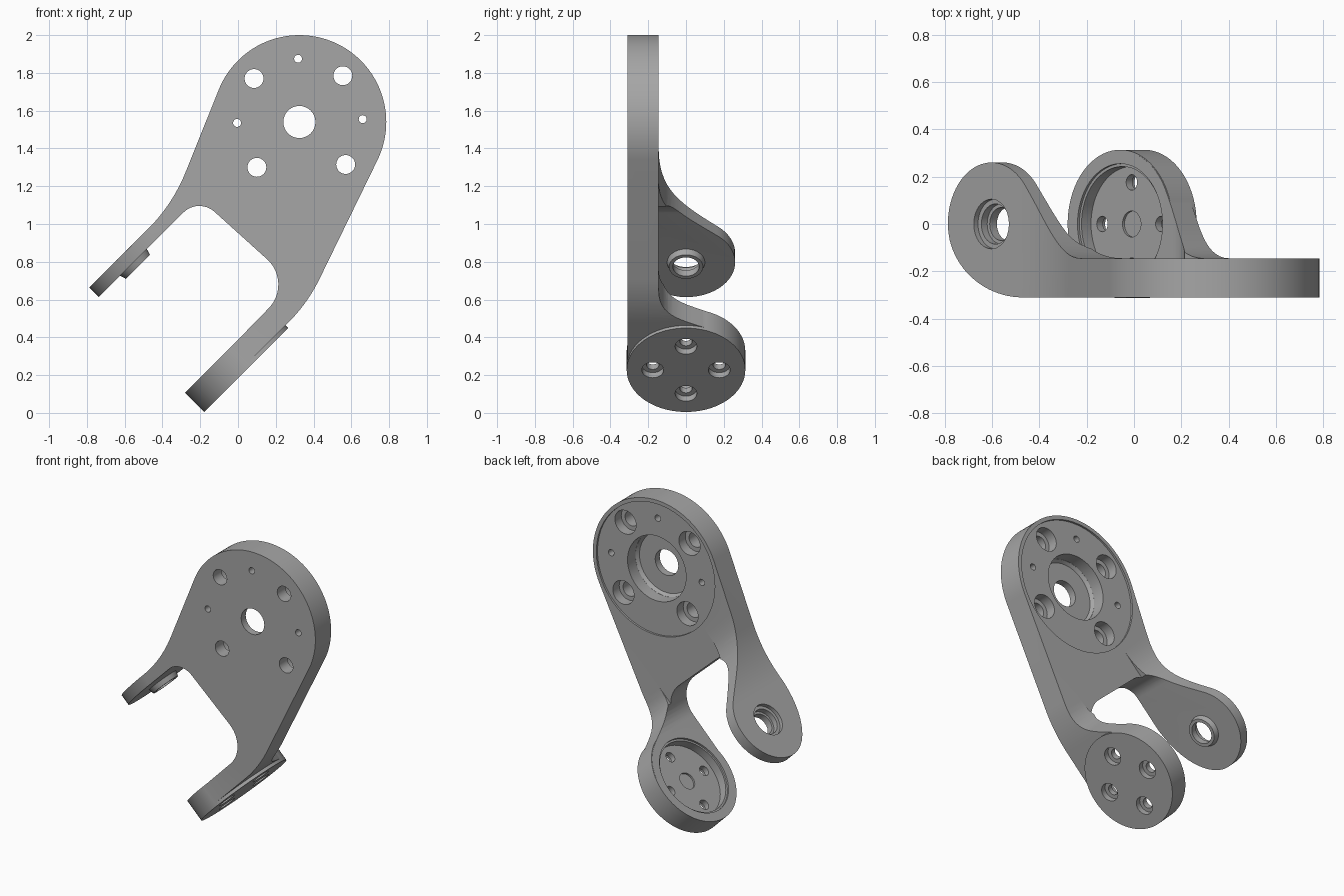
import bpy, bmesh, math

if "Cube" in bpy.data.objects:
    bpy.data.objects.remove(bpy.data.objects["Cube"])

Q = math.sqrt(0.5)
grey = bpy.data.materials.new("machined_grey")
grey.diffuse_color = (0.38, 0.38, 0.38, 1)
grey.use_nodes = True
grey.node_tree.nodes["Principled BSDF"].inputs["Base Color"].default_value = grey.diffuse_color


def plate_map(p, d):            # profile in x-z, depth along y
    return (p[0], d, p[1])


def arm_map(p, d):              # profile along the 45 degree arm and y, depth across the arm
    return ((p[0] + d) * Q, p[1], (p[0] - d) * Q)


def prism(name, pts, a, b, fn, pts2=None):
    """Closed profile stretched from depth a to depth b."""
    bm = bmesh.new()
    lo = [bm.verts.new(fn(p, a)) for p in pts]
    hi = [bm.verts.new(fn(p, b)) for p in (pts2 or pts)]
    bm.faces.new(lo)
    bm.faces.new(hi)
    n = len(pts)
    for i in range(n):
        j = (i + 1) % n
        bm.faces.new((lo[i], lo[j], hi[j], hi[i]))
    bmesh.ops.recalc_face_normals(bm, faces=bm.faces)
    me = bpy.data.meshes.new(name)
    bm.to_mesh(me)
    bm.free()
    me.materials.append(grey)
    ob = bpy.data.objects.new(name, me)
    bpy.context.collection.objects.link(ob)
    return ob


def arc(cx, cy, r, a0, a1, n):
    return [(cx + r * math.cos(math.radians(a0 + (a1 - a0) * i / n)),
             cy + r * math.sin(math.radians(a0 + (a1 - a0) * i / n))) for i in range(n + 1)]


def circle(cx, cy, r, n=40):
    return arc(cx, cy, r, 0, 360, n)[:-1]


def bezier(p0, p1, p2, p3, n=14):
    out = []
    for i in range(n + 1):
        t = i / n
        w = ((1 - t) ** 3, 3 * t * (1 - t) ** 2, 3 * t * t * (1 - t), t ** 3)
        out.append(tuple(sum(k * p[c] for k, p in zip(w, (p0, p1, p2, p3))) for c in (0, 1)))
    return out


def fillet(prev, c, nxt, r, n=12):
    """Round the corner c between its two neighbours."""
    def unit(p):
        l = math.dist(p, c)
        return ((p[0] - c[0]) / l, (p[1] - c[1]) / l)
    u, v = unit(prev), unit(nxt)
    half = math.acos(u[0] * v[0] + u[1] * v[1]) / 2
    k, h = r / math.tan(half), r / math.sin(half)
    m = (u[0] + v[0], u[1] + v[1])
    ml = math.hypot(*m)
    o = (c[0] + m[0] / ml * h, c[1] + m[1] / ml * h)
    s = (c[0] + u[0] * k, c[1] + u[1] * k)
    e = (c[0] + v[0] * k, c[1] + v[1] * k)
    a0 = math.degrees(math.atan2(s[1] - o[1], s[0] - o[0]))
    a1 = math.degrees(math.atan2(e[1] - o[1], e[0] - o[0]))
    return arc(*o, r, a0, a0 + (a1 - a0 + 180) % 360 - 180, n)


def boolean(ob, tool, op='DIFFERENCE'):
    mod = ob.modifiers.new("cut", 'BOOLEAN')
    mod.operation, mod.object, mod.solver = op, tool, 'EXACT'
    bpy.context.view_layer.update()
    me = bpy.data.meshes.new_from_object(ob.evaluated_get(bpy.context.evaluated_depsgraph_get()))
    ob.modifiers.clear()
    ob.data = me
    bpy.data.objects.remove(tool)


# Bracket outline: round head, two diagonal arms, filleted notch
CX, CZ, R = 0.325, 1.54, 0.46
head = arc(CX, CZ, R, -26, 158, 56)
l_out, l_in, r_in, r_out = (-0.346, 1.104), (-0.209, 1.141), (0.293, 0.688), (0.369, 0.581)
l_tip, l_tip2 = (-0.788, 0.662), (-0.737, 0.613)
r_tip, r_tip2 = (-0.278, 0.102), (-0.194, 0.018)
outline = (head + fillet(head[-1], l_out, l_tip, 0.9) + [l_tip, l_tip2]
           + fillet(l_tip2, l_in, r_in, 0.12) + fillet(l_in, r_in, r_tip, 0.18)
           + [r_tip, r_tip2] + fillet(r_tip2, r_out, head[0], 0.85))
body = prism("bracket_body", outline, -0.31, 0.4, plate_map)

# Side profiles of the arms, with a curved blend down to the plate
BACK, FRONT = -0.145, -0.31
S_L, S_R = -0.088, -0.124


def side_cutter(name, s0, profile, a, b):
    pts = [(s0 + u, y) for u, y in profile]
    pts += [(pts[-1][0], -0.7), (-0.6, -0.7), (-0.6, 0.7), (3, 0.7), (3, BACK)]
    return prism(name, pts, a, b, arm_map)


left = (bezier((0.92, BACK), (0.70, BACK), (0.62, -0.025), (0.459, 0.167))
        + arc(0.26, 0, 0.26, 40, 180, 28)[1:]
        + bezier((0, 0), (0, -0.17), (0.2, FRONT), (0.45, FRONT - 0.001))[1:])
right = (bezier((0.87, BACK), (0.68, BACK), (0.67, 0), (0.583, 0.155))
         + arc(0.315, 0, 0.31, 30, 270, 48)[1:] + [(0.316, FRONT - 0.001)])
boolean(body, side_cutter("left_cutter", S_L, left, -2, -0.9))
boolean(body, side_cutter("right_cutter", S_R, right, -0.33, 2))
boolean(body, prism("middle_cutter", [(-0.6, BACK), (3, BACK), (3, 0.7), (-0.6, 0.7)],
                    -0.901, -0.329, arm_map))

# Round flange on the right arm and bearing boss on the left arm
SC, LC = S_R + 0.315, S_L + 0.26
boolean(body, prism("flange", circle(SC, 0, 0.314, 72), -0.274, -0.13, arm_map), 'UNION')
boolean(body, prism("boss", circle(LC, 0, 0.105), -0.97, -0.922, arm_map,
                    circle(LC, 0, 0.09)), 'UNION')


def drill(fn, cx, cy, r, a, b, r2=None, n=40):
    boolean(body, prism("drill", circle(cx, cy, r, n), a, b, fn,
                        circle(cx, cy, r2, n) if r2 else None))


# Head: shallow seat, centre pocket and centre hole
drill(plate_map, CX, CZ, 0.435, -0.158, 0.1, n=72)
drill(plate_map, CX, CZ, 0.20, -0.262, -0.24, 0.215, 56)
drill(plate_map, CX, CZ, 0.215, -0.241, 0.1, n=56)
drill(plate_map, CX, CZ, 0.085, -0.5, 0.1, n=32)
# Head: four counterbored bolt holes and three pin holes
for x, z in ((0.085, 1.77), (0.555, 1.785), (0.10, 1.30), (0.57, 1.315)):
    drill(plate_map, x, z, 0.05, -0.5, 0.1, n=32)
    drill(plate_map, x, z, 0.078, -0.225, 0.1, n=32)
for x, z in ((0.318, 1.875), (-0.005, 1.535), (0.66, 1.555)):
    drill(plate_map, x, z, 0.021, -0.5, 0.1, n=20)

# Flange: inner cup with a stepped rim, centre dimple, four counterbored holes
drill(arm_map, SC, 0, 0.255, -0.4, -0.262, n=64)
drill(arm_map, SC, 0, 0.243, -0.4, -0.205, n=64)
drill(arm_map, SC, 0, 0.055, -0.4, -0.193)
for ds, dy in ((0.176, 0), (-0.176, 0), (0, 0.176), (0, -0.176)):
    drill(arm_map, SC + ds, dy, 0.033, -0.4, 0.1, n=24)
    drill(arm_map, SC + ds, dy, 0.058, -0.168, 0.1, n=24)

# Left arm: stepped bearing hole
drill(arm_map, LC, 0, 0.07, -1.3, -0.8)
drill(arm_map, LC, 0, 0.085, -1.3, -0.965)
drill(arm_map, LC, 0, 0.105, -1.3, -1.0)

# Smooth curved walls, crisp edges
bpy.ops.object.select_all(action='DESELECT')
body.select_set(True)
bpy.context.view_layer.objects.active = body
bpy.ops.object.shade_smooth_by_angle(angle=math.radians(30))
